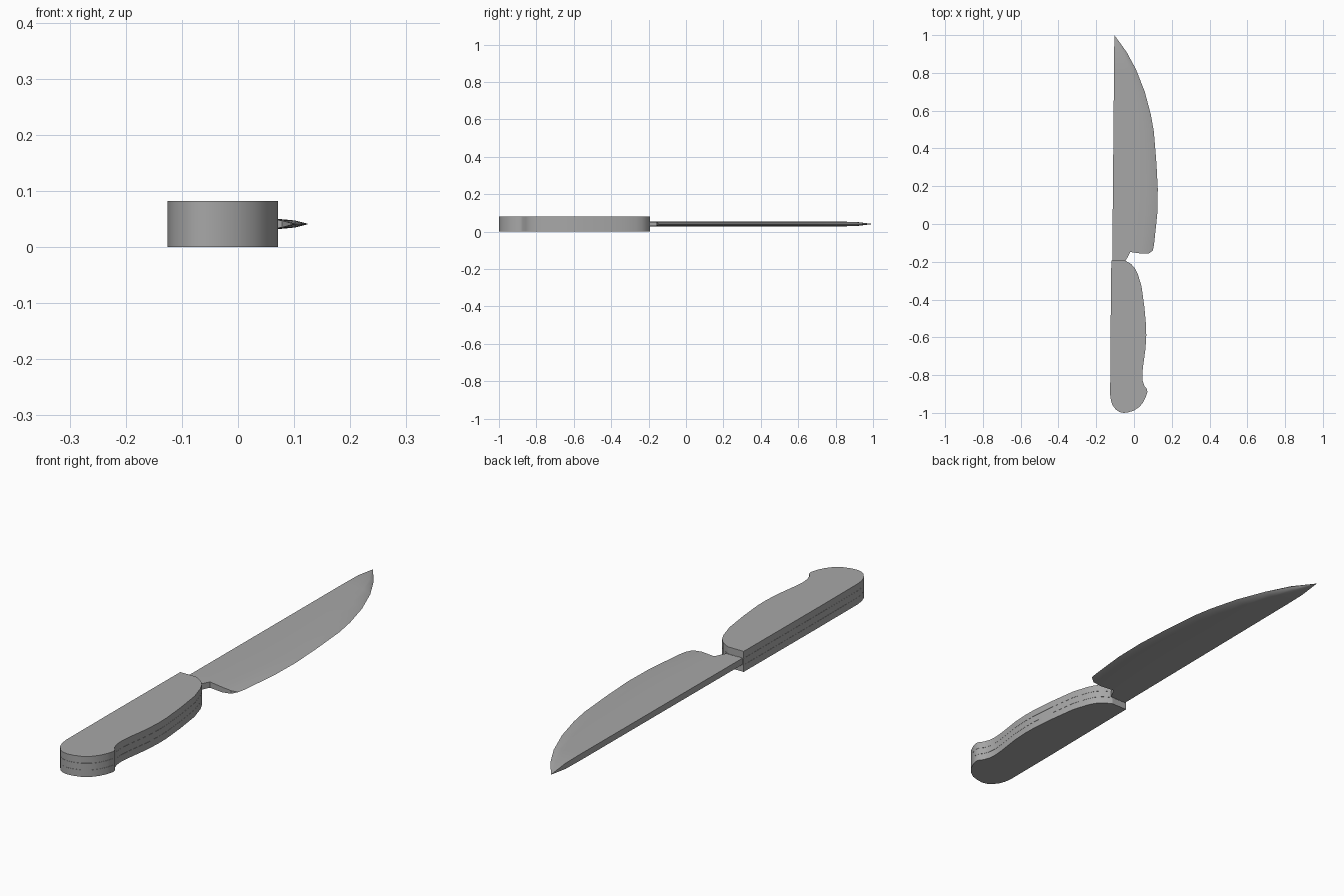
import bpy, bmesh

if "Cube" in bpy.data.objects:
    bpy.data.objects.remove(bpy.data.objects["Cube"])

MID = 0.041  # height of the blade's centre plane

grey = bpy.data.materials.new("dark_grey")
grey.diffuse_color = (.39, .39, .39, 1)
grey.use_nodes = True
grey.node_tree.nodes["Principled BSDF"].inputs["Base Color"].default_value = grey.diffuse_color


def finish(name, bm):
    bmesh.ops.remove_doubles(bm, verts=bm.verts, dist=0.00005)
    bmesh.ops.recalc_face_normals(bm, faces=bm.faces)
    mesh = bpy.data.meshes.new(name)
    bm.to_mesh(mesh)
    bm.free()
    mesh.materials.append(grey)
    obj = bpy.data.objects.new(name, mesh)
    bpy.context.collection.objects.link(obj)
    bpy.ops.object.select_all(action='DESELECT')
    obj.select_set(True)
    bpy.context.view_layer.objects.active = obj
    bpy.ops.object.shade_smooth_by_angle(angle=0.5)
    return obj


def slab(name, outline, z0, z1):
    bm = bmesh.new()
    face = bm.faces.new([bm.verts.new((x, y, z0)) for x, y in outline])
    ext = bmesh.ops.extrude_face_region(bm, geom=[face])
    top = [g for g in ext['geom'] if isinstance(g, bmesh.types.BMVert)]
    bmesh.ops.translate(bm, verts=top, vec=(0, 0, z1 - z0))
    return finish(name, bm)


# Handle: two scales around the full tang, split by hairline seams
handle = [(-.12, -.192), (-.05, -.192), (-.015, -.212), (.005, -.235), (.02, -.265),
          (.04, -.33), (.055, -.44), (.064, -.54), (.065, -.59), (.061, -.66),
          (.047, -.76), (.044, -.80), (.046, -.83), (.055, -.857), (.068, -.873),
          (.071, -.888), (.063, -.915), (.048, -.945), (.03, -.967), (0, -.988),
          (-.03, -.997), (-.055, -1), (-.078, -.995), (-.097, -.982), (-.114, -.958),
          (-.122, -.935), (-.126, -.905), (-.125, -.66)]
for name, z0, z1 in [("lower_scale", 0, .0274), ("tang", .0280, .0540),
                     ("upper_scale", .0546, .082)]:
    slab(name, handle, z0, z1)

# Blade: wedge section lofted from heel to tip; columns run spine to edge
columns = [(0, .0126), (.22, .0122), (.44, .0117), (.72, .0103), (.9, .0062), (1, 0)]
stations = [(-.148, .1), (-.11, .106), (.05, .123), (.185, .126), (.32, .119),
            (.49, .105), (.58, .089), (.70, .057), (.82, .01), (.91, -.039),
            (.96, -.075), (1.0, -.104)]
bm = bmesh.new()


def spine(y):
    return -.115 + .011 * (y + .19) / 1.19


def row(points):
    tops = [bm.verts.new((x, y, MID + t)) for x, y, t in points]
    lows = [bm.verts.new((x, y, MID - t)) for x, y, t in points]
    return tops, lows


rows = []
for i, (y, edge) in enumerate(stations):
    taper = min(1, (1 - y) / .1)
    heel = (0, 0, 0, -.009, -.008, .008) if i == 0 else (0,) * 6
    rows.append(row([(spine(y) + f * (edge - spine(y)), y + dy, t * taper)
                     for (f, t), dy in zip(columns, heel)]))
neck = row([(-.115, -.197, .0126), (-.08, -.197, .0122), (-.045, -.197, .0117)])

for a, b in zip([neck] + rows, rows):
    n = len(a[0])
    for side in (0, 1):
        for j in range(n - 1):
            bm.faces.new((a[side][j], a[side][j + 1], b[side][j + 1], b[side][j]))
    bm.faces.new((a[0][0], b[0][0], b[1][0], a[1][0]))

# Neck sides and the stepped heel face
h = rows[0]
bm.faces.new((neck[0][2], neck[1][2], h[1][2], h[0][2]))
bm.faces.new(neck[0] + neck[1][::-1])
for j in range(2, 5):
    bm.faces.new((h[0][j], h[0][j + 1], h[1][j + 1], h[1][j]))
finish("blade", bm)
